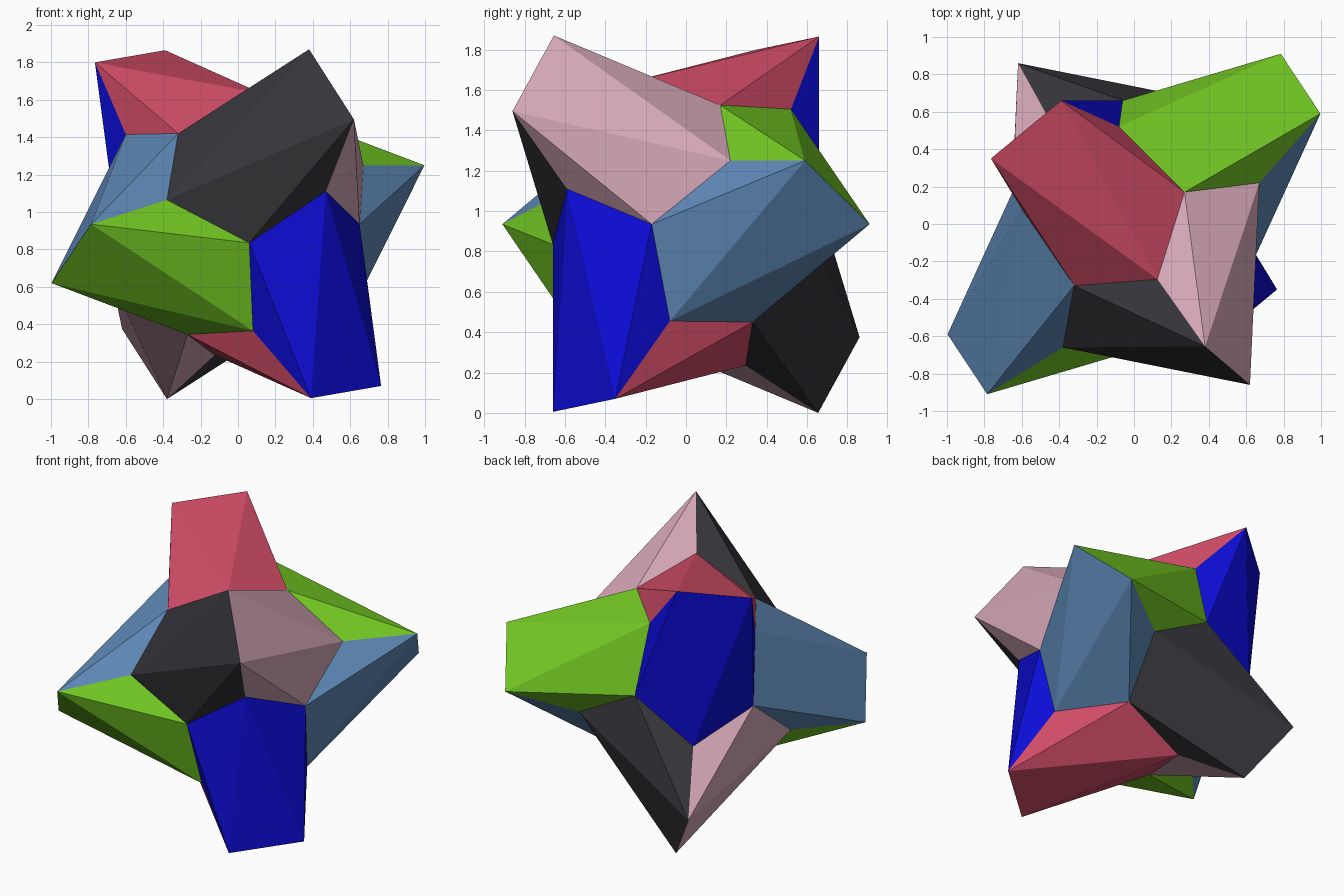
import bpy
import bmesh
from mathutils import Vector

if "Cube" in bpy.data.objects:
    bpy.data.objects.remove(bpy.data.objects["Cube"])

CENTRE = Vector((0, 0, 0.935))

# Half of the corners, relative to the centre; the rest are their opposites
corners = {
    # outer ends of the arms
    "C": (0.38, -0.655, 0.935), "D": (0.62, -0.86, 0.56),
    "A": (-0.765, 0.35, 0.865), "B": (-0.39, 0.66, 0.93),
    "R": (0.997, 0.59, 0.315), "W": (0.785, 0.91, 0.0),
    # arm roots
    "E": (0.47, -0.59, 0.175), "X": (0.125, -0.295, 0.70),
    "K": (-0.38, -0.66, 0.13), "M": (-0.60, 0.08, 0.48),
    "S": (0.67, 0.22, 0.315), "I": (0.08, -0.52, -0.57),
    # valleys where three roots meet
    "F": (0.65, -0.17, 0.0), "L": (-0.32, -0.33, 0.485),
    "V": (0.27, 0.17, 0.59), "J": (0.06, -0.66, -0.10),
}

# Seven-sided faces (lower case = opposite corner); each has an opposite twin
faces = [
    ("charcoal", "XCDEJKL", (54, 54, 59)),
    ("pink", "XCDEFSV", (214, 168, 184)),
    ("crimson", "MABiVXL", (208, 76, 102)),
    ("blue", "MABijef", (12, 12, 215)),
    ("green", "SRWkjiV", (116, 202, 36)),
    ("steel_blue", "SRWklmF", (94, 136, 182)),
]


def linear(c):
    c /= 255
    return c / 12.92 if c <= 0.04045 else ((c + 0.055) / 1.055) ** 2.4


bm = bmesh.new()
vert = {}
for name, co in corners.items():
    vert[name] = bm.verts.new(CENTRE + Vector(co))
    vert[name.lower()] = bm.verts.new(CENTRE - Vector(co))

mesh = bpy.data.meshes.new("six_arm_polyhedron")
for index, (colour, loop, rgb) in enumerate(faces):
    mat = bpy.data.materials.new(colour)
    mat.diffuse_color = (*[linear(c) for c in rgb], 1)
    mat.use_nodes = True
    mat.node_tree.nodes["Principled BSDF"].inputs["Base Color"].default_value = mat.diffuse_color
    mesh.materials.append(mat)
    for ring in (loop, loop.swapcase()):
        a, c, d, e, j, k, l = (vert[n] for n in ring)
        # ridge panel, then the folds and side flaps on either side of it
        for tri in ((k, c, d), (c, a, l), (c, l, k), (d, e, j), (d, j, k)):
            face = bm.faces.new(tri)
            face.material_index = index

bmesh.ops.recalc_face_normals(bm, faces=bm.faces[:])
bm.to_mesh(mesh)
bm.free()
obj = bpy.data.objects.new("six_arm_polyhedron", mesh)
bpy.context.collection.objects.link(obj)
